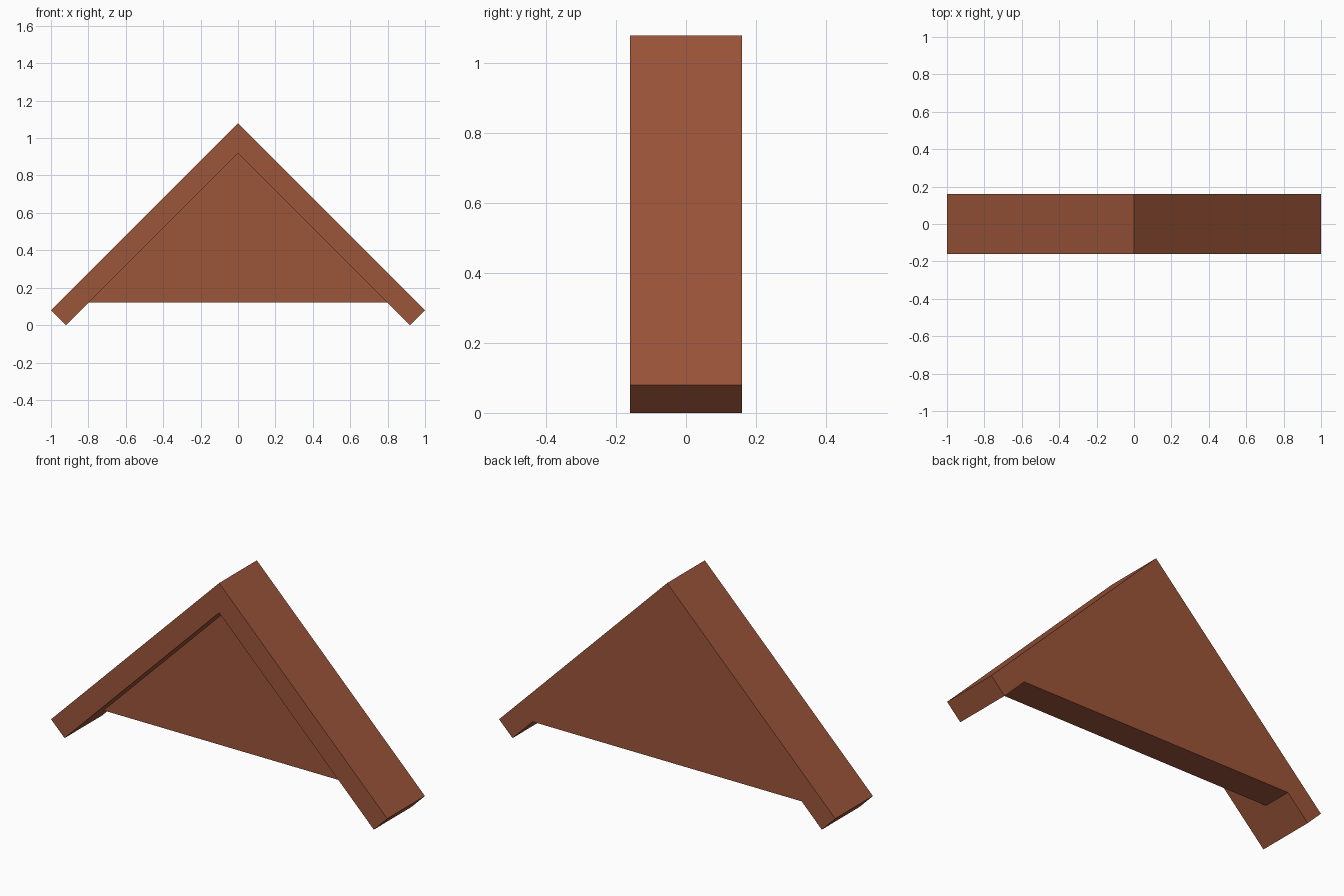
import bpy
import bmesh

cube = bpy.data.objects.get("Cube")
if cube:
    bpy.data.objects.remove(cube, do_unlink=True)

# Reddish brown wood
wood = bpy.data.materials.new("reddish_brown")
wood.use_nodes = True
wood.diffuse_color = (0.33, 0.09, 0.042, 1)
wood.node_tree.nodes["Principled BSDF"].inputs["Base Color"].default_value = wood.diffuse_color

HALF_DEPTH = 0.16
APEX, INNER_APEX = 1.08, 0.92
PANEL_BOTTOM = 0.12


def extrude_profile(name, points, y_front, y_back):
    """Solid made from an x-z outline pushed from y_front to y_back."""
    bm = bmesh.new()
    face = bm.faces.new([bm.verts.new((x, y_front, z)) for x, z in points])
    result = bmesh.ops.extrude_face_region(bm, geom=[face])
    moved = [v for v in result["geom"] if isinstance(v, bmesh.types.BMVert)]
    bmesh.ops.translate(bm, verts=moved, vec=(0, y_back - y_front, 0))
    bmesh.ops.recalc_face_normals(bm, faces=bm.faces)
    mesh = bpy.data.meshes.new(name)
    bm.to_mesh(mesh)
    bm.free()
    mesh.materials.append(wood)
    obj = bpy.data.objects.new(name, mesh)
    bpy.context.collection.objects.link(obj)
    return obj


# Sloping gable beams, square-cut at the feet and joined at the ridge
half = [(1, 0.08), (0.92, 0)]
left_side = [(-x, z) for x, z in reversed(half)]
extrude_profile("gable_beams",
                [(0, APEX)] + half + [(0, INNER_APEX)] + left_side,
                -HALF_DEPTH, HALF_DEPTH)

# Triangular infill panel, recessed at the front and flush at the back
reach = INNER_APEX - PANEL_BOTTOM
extrude_profile("gable_panel",
                [(0, INNER_APEX), (reach, PANEL_BOTTOM), (-reach, PANEL_BOTTOM)],
                0, HALF_DEPTH)
